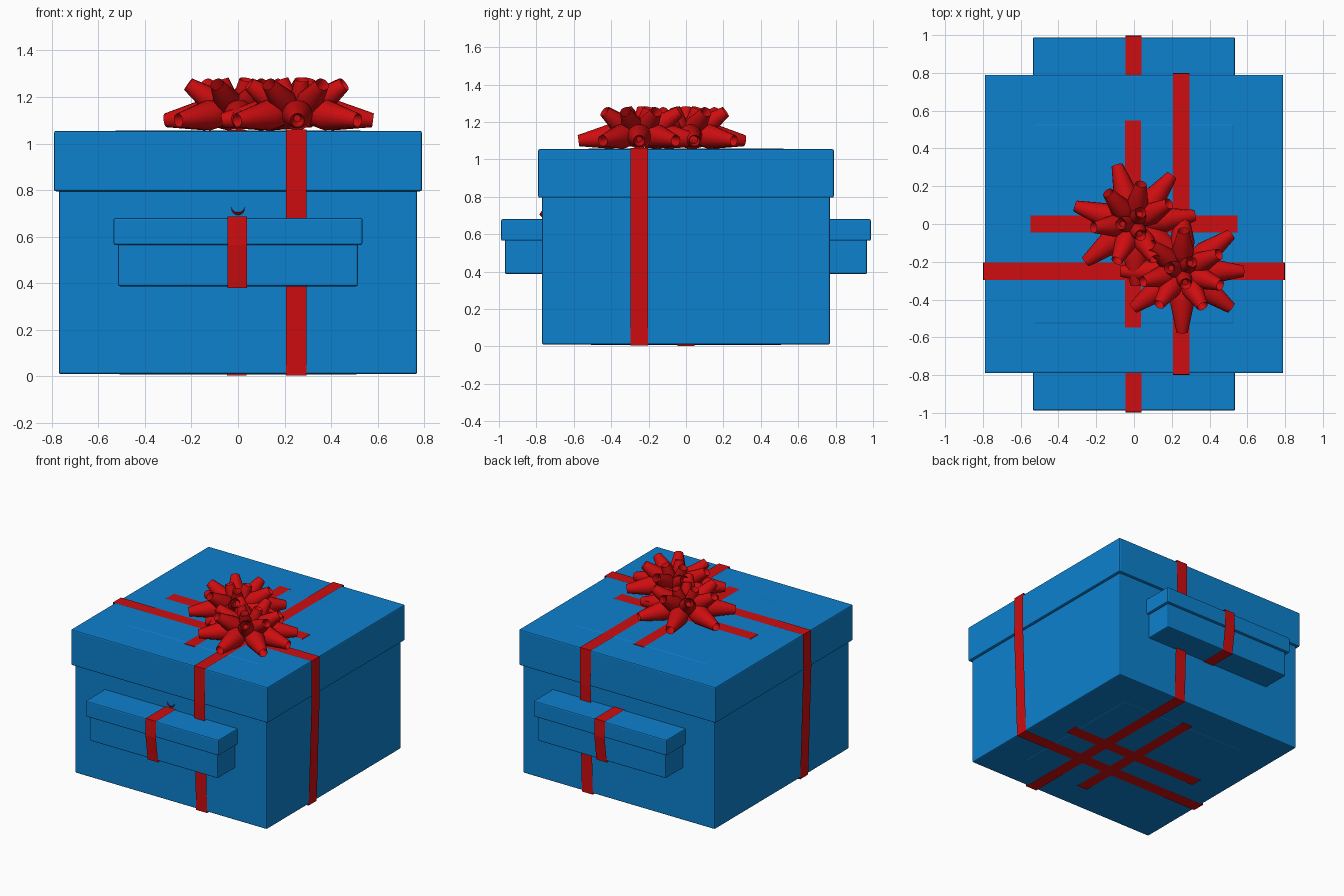
import bpy, bmesh, math
from mathutils import Vector

cube = bpy.data.objects.get("Cube")
if cube:
    bpy.data.objects.remove(cube, do_unlink=True)


def material(name, color):
    m = bpy.data.materials.new(name)
    m.use_nodes = True
    m.diffuse_color = color
    m.node_tree.nodes["Principled BSDF"].inputs["Base Color"].default_value = color
    return m


BLUE = material("box blue", (0.004, 0.22, 0.62, 1))
RED = material("ribbon red", (0.62, 0.004, 0.005, 1))


def finish(name, bm, mat):
    me = bpy.data.meshes.new(name)
    bm.to_mesh(me)
    bm.free()
    me.materials.append(mat)
    ob = bpy.data.objects.new(name, me)
    bpy.context.collection.objects.link(ob)
    return ob


def box(name, hx, hy, z0, z1):
    """Box with slightly softened edges, given half sizes and height range."""
    bm = bmesh.new()
    bmesh.ops.create_cube(bm, size=1)
    for v in bm.verts:
        v.co = (v.co.x * 2 * hx, v.co.y * 2 * hy, z0 + (v.co.z + 0.5) * (z1 - z0))
    bmesh.ops.bevel(bm, geom=bm.edges[:], offset=0.008, segments=2,
                    profile=0.5, affect='EDGES')
    return finish(name, bm, BLUE)


def strap(name, along, offset, half_width, profile):
    """Closed ribbon band; profile is its right half as (distance, z), top to bottom."""
    loop = profile + [(-d, z) for d, z in reversed(profile)]
    bm = bmesh.new()
    rows = []
    for d, z in loop:
        row = []
        for w in (offset - half_width, offset + half_width):
            row.append(bm.verts.new((d, w, z) if along == 'x' else (w, d, z)))
        rows.append(row)
    for a, b in zip(rows, rows[1:] + rows[:1]):
        bm.faces.new((a[0], a[1], b[1], b[0]))
    bmesh.ops.recalc_face_normals(bm, faces=bm.faces[:])
    return finish(name, bm, RED)


def add_loop(bm, start, tip, widest, tip_radius, sides=16):
    """Hollow bow loop: swells from the centre, tapers to an open tip."""
    start, tip = Vector(start), Vector(tip)
    axis = tip - start
    rot = axis.to_track_quat('Z', 'Y')
    profile = [(0, 0.02), (0.25, widest * 0.85), (0.45, widest),
               (1, tip_radius), (0.8, tip_radius * 0.5)]
    rings = []
    for t, r in profile:
        rings.append([bm.verts.new(start + axis * t + rot @ Vector(
            (r * math.cos(k * math.tau / sides), r * math.sin(k * math.tau / sides), 0)))
            for k in range(sides)])
    for a, b in zip(rings, rings[1:]):
        for k in range(sides):
            n = (k + 1) % sides
            bm.faces.new((a[k], a[n], b[n], b[k]))
    bm.faces.new(rings[-1])


def smooth(ob):
    bpy.ops.object.select_all(action='DESELECT')
    ob.select_set(True)
    bpy.context.view_layer.objects.active = ob
    bpy.ops.object.shade_smooth_by_angle(angle=math.radians(40))


def bow(name, x, y, lower, upper, top):
    """Three tiers of loops around a centre, angles in degrees."""
    bm = bmesh.new()
    tiers = ((lower, 0.325, 1.10, 1.14, 0.066),
             (upper, 0.215, 1.255, 1.12, 0.058),
             (top, 0.07, 1.275, 1.12, 0.045))
    for angles, reach, tip_z, start_z, widest in tiers:
        for deg in angles:
            c, s = math.cos(math.radians(deg)), math.sin(math.radians(deg))
            add_loop(bm, (x + 0.02 * c, y + 0.02 * s, start_z),
                     (x + reach * c, y + reach * s, tip_z), widest, 0.03)
    smooth(finish(name, bm, RED))


# Large box with overhanging lid
box("large_box_body", 0.77, 0.77, 0.01, 1.03)
box("large_box_lid", 0.79, 0.79, 0.795, 1.055)

# Tall box nested inside, its lid just showing on top
box("tall_box_body", 0.515, 0.515, 0.008, 1.03)
box("tall_box_lid", 0.53, 0.53, 0.795, 1.057)

# Long box passing through front and back
box("long_box_body", 0.515, 0.968, 0.387, 0.66)
box("long_box_lid", 0.535, 0.988, 0.565, 0.68)

# Ribbons around each box
large = [(0.798, 1.06), (0.8, 0.795), (0.775, 0.004)]
tall = [(0.548, 1.059), (0.55, 0.795), (0.548, 0.003)]
long = [(0.995, 0.686), (0.998, 0.565), (0.973, 0.38)]
strap("large_ribbon_across", 'x', -0.25, 0.046, large)
strap("large_ribbon_lengthwise", 'y', 0.25, 0.044, large)
strap("tall_ribbon_across", 'x', 0, 0.046, tall)
strap("tall_ribbon_lengthwise", 'y', -0.005, 0.042, tall)
strap("long_ribbon", 'y', -0.003, 0.042, long)

# Bows on top
bow("large_bow", 0.255, -0.25, (0, 37, 90, 140, 180, 217, 270, 323),
    (25, 88, 140, 195, 235, 300, 340), (45, 165, 285))
bow("tall_bow", 0, 0, (8, 52, 106, 163, 218, 272, 325),
    (30, 80, 130, 185, 245, 300), (60, 180, 300))

# Tip of the long box's bow, just poking out of the front
bm = bmesh.new()
add_loop(bm, (0, -0.6, 0.625), (0, -0.768, 0.73), 0.05, 0.03)
smooth(finish("long_bow_tip", bm, RED))
